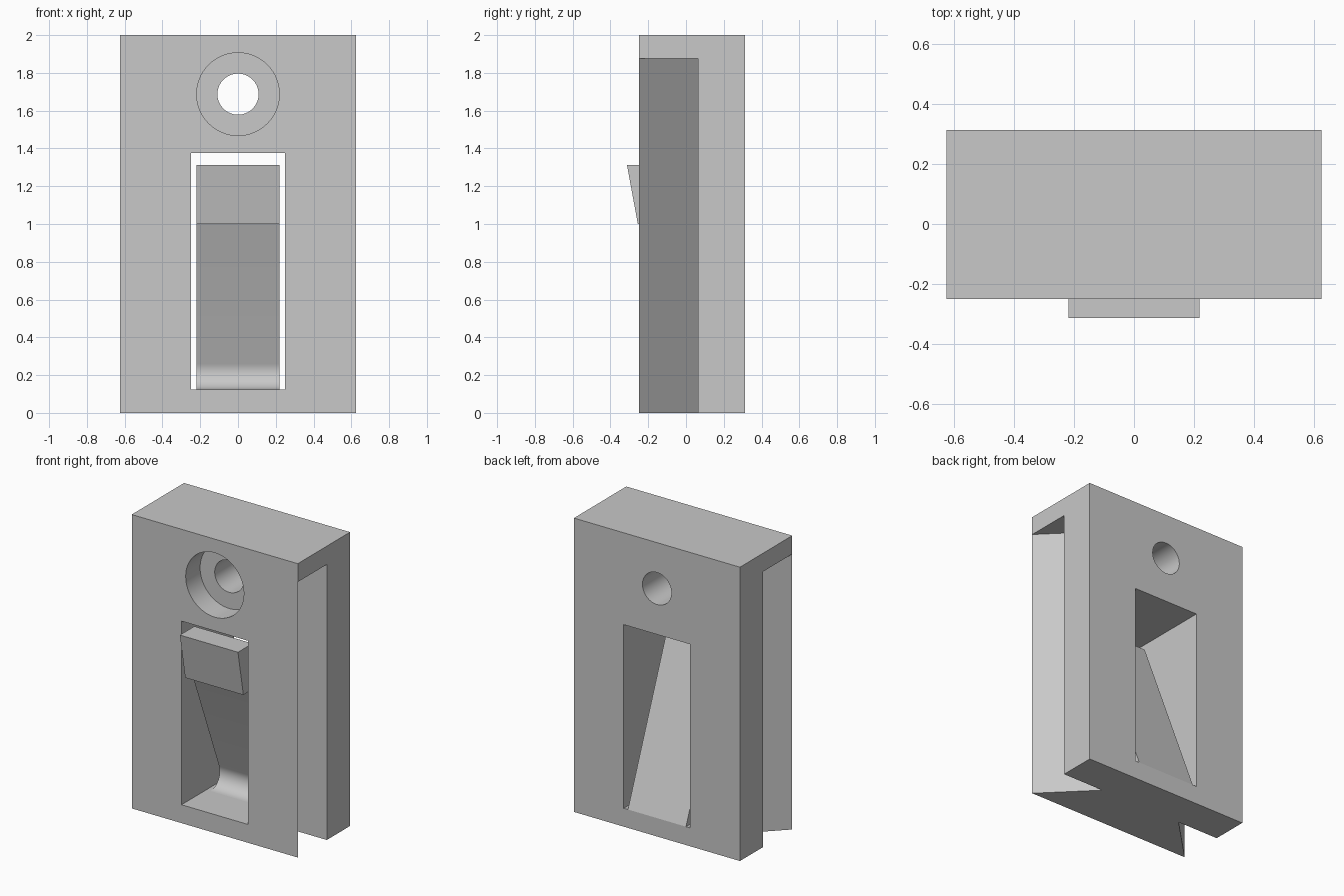
import bpy
import bmesh
import math
from mathutils import Vector

cube = bpy.data.objects.get("Cube")
if cube:
    bpy.data.objects.remove(cube, do_unlink=True)

grey = bpy.data.materials.new("plain grey")
grey.use_nodes = True
colour = (0.58, 0.58, 0.58, 1)
grey.diffuse_color = colour
grey.node_tree.nodes["Principled BSDF"].inputs["Base Color"].default_value = colour


def prism(name, points, along):
    """Extrude a closed outline of 3D points along a vector."""
    bm = bmesh.new()
    face = bm.faces.new([bm.verts.new(p) for p in points])
    out = bmesh.ops.extrude_face_region(bm, geom=[face])
    moved = [g for g in out["geom"] if isinstance(g, bmesh.types.BMVert)]
    bmesh.ops.translate(bm, verts=moved, vec=Vector(along))
    bmesh.ops.recalc_face_normals(bm, faces=bm.faces)
    mesh = bpy.data.meshes.new(name)
    bm.to_mesh(mesh)
    bm.free()
    mesh.materials.append(grey)
    obj = bpy.data.objects.new(name, mesh)
    bpy.context.collection.objects.link(obj)
    return obj


def box(name, x, y, z):
    """Box from (low, high) pairs on each axis."""
    outline = [(x[i], y[j], z[0]) for i, j in ((0, 0), (1, 0), (1, 1), (0, 1))]
    return prism(name, outline, (0, 0, z[1] - z[0]))


def bore(name, radius, height, y0, y1, sides=64):
    """Round cutter running along y."""
    turn = [math.tau * i / sides for i in range(sides)]
    outline = [(radius * math.cos(a), y0, height + radius * math.sin(a)) for a in turn]
    return prism(name, outline, (0, y1 - y0, 0))


def smooth(obj):
    bpy.ops.object.select_all(action="DESELECT")
    obj.select_set(True)
    bpy.context.view_layer.objects.active = obj
    bpy.ops.object.shade_smooth_by_angle(angle=math.radians(20))


FRONT, BACK, HALF, NECK, SHELF = -0.25, 0.3125, 0.625, 0.3125, 0.0625
FLOOR, HOLE_Z = 0.125, 1.6875

# Mounting block
block = box("mounting_block", (-HALF, HALF), (FRONT, BACK), (0, 2))

# Cutters: dovetail side grooves, clip window, countersunk screw hole
cutters = [
    box("window_cutter", (-0.25, 0.25), (-1, 1), (FLOOR, 1.375)),
    bore("screw_hole_cutter", 0.109, HOLE_Z, -1, 1),
    bore("screw_head_cutter", 0.219, HOLE_Z, -1, -0.095),
]
for side, label in ((1, "left"), (-1, "right")):
    groove = [(side * NECK, SHELF, -0.1),
              (side * (HALF + 0.1), SHELF, -0.1),
              (side * (HALF + 0.1), FRONT - 0.1, -0.1)]
    cutters.append(prism(label + "_groove_cutter", groove, (0, 0, 1.975)))

for cutter in cutters:
    mod = block.modifiers.new(cutter.name, "BOOLEAN")
    mod.operation = "DIFFERENCE"
    mod.solver = "EXACT"
    mod.object = cutter
    bpy.context.view_layer.objects.active = block
    bpy.ops.object.modifier_apply(modifier=mod.name)
    bpy.data.objects.remove(cutter, do_unlink=True)
smooth(block)

# Spring clip: sloping arm with a rounded root and a wedge catch on top
radius, root_y = 0.098, 0.018
lean = math.atan(0.397)
sweep = math.pi / 2 + lean
arc = []
for i in range(17):
    a = -math.pi / 2 + sweep * i / 16
    arc.append((root_y + radius * math.cos(a), FLOOR + radius + radius * math.sin(a)))
side_outline = arc + [(-0.182, 1.0), (-0.255, 1.0), (-0.3125, 1.3125),
                      (-0.157, 1.3125), (BACK, FLOOR),
                      (BACK - 0.01, FLOOR - 0.01), (root_y, FLOOR - 0.01)]
clip = prism("spring_clip", [(-0.21875, y, z) for y, z in side_outline], (0.4375, 0, 0))
smooth(clip)
